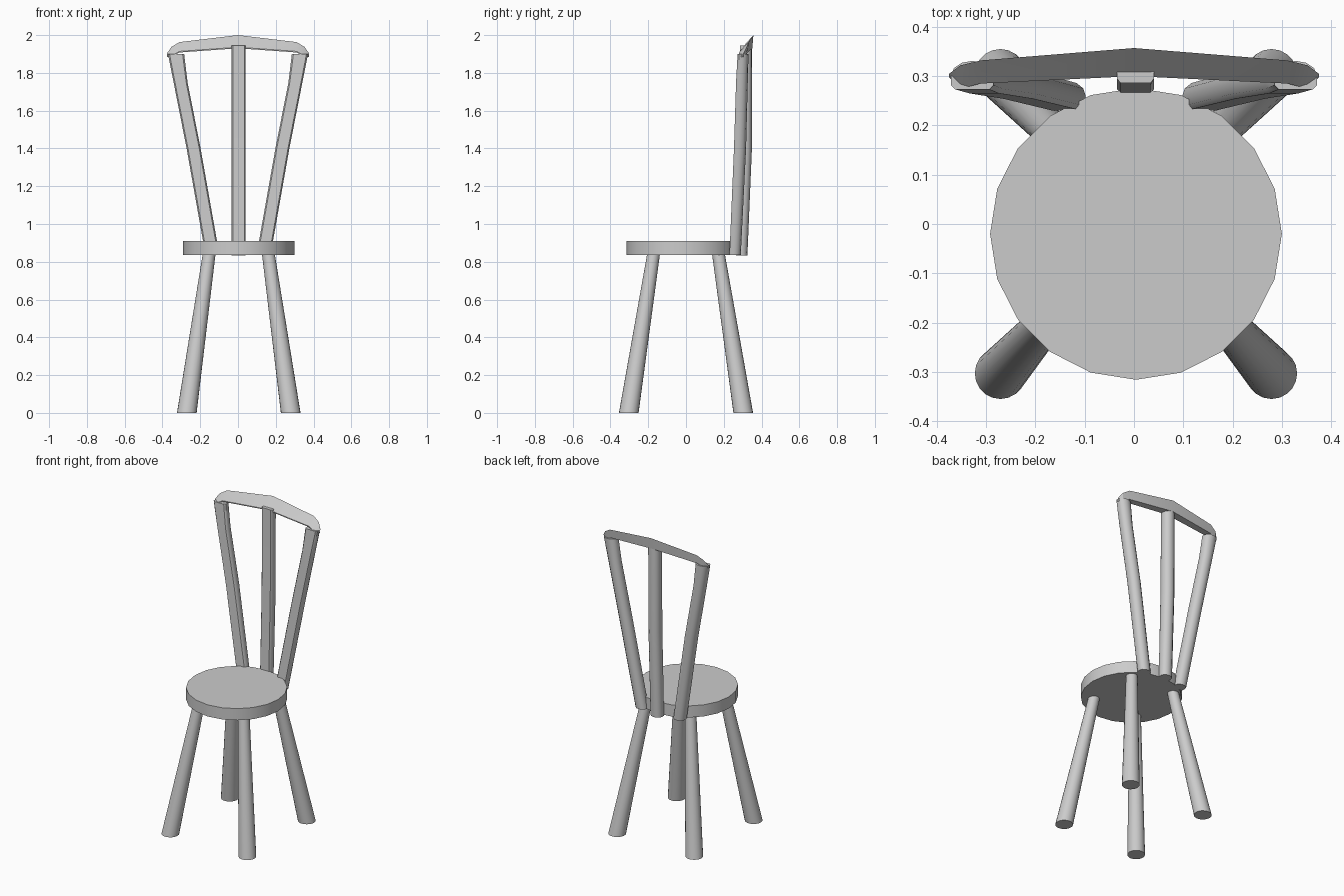
import bpy, bmesh
from math import cos, sin, pi, radians

cube = bpy.data.objects.get("Cube")
if cube:
    bpy.data.objects.remove(cube, do_unlink=True)

grey = bpy.data.materials.new("plain grey")
grey.use_nodes = True
colour = (0.6, 0.6, 0.6, 1)
grey.diffuse_color = colour
grey.node_tree.nodes["Principled BSDF"].inputs["Base Color"].default_value = colour


def loft(name, rings, angle=40):
    """Skin a list of equally long point rings and cap both ends."""
    bm = bmesh.new()
    loops = [[bm.verts.new(p) for p in ring] for ring in rings]
    n = len(loops[0])
    for a, b in zip(loops, loops[1:]):
        for i in range(n):
            j = (i + 1) % n
            bm.faces.new((a[i], a[j], b[j], b[i]))
    bm.faces.new(loops[0])
    bm.faces.new(loops[-1])
    bmesh.ops.recalc_face_normals(bm, faces=bm.faces)
    mesh = bpy.data.meshes.new(name)
    bm.to_mesh(mesh)
    bm.free()
    mesh.materials.append(grey)
    obj = bpy.data.objects.new(name, mesh)
    bpy.context.collection.objects.link(obj)
    bpy.ops.object.select_all(action='DESELECT')
    bpy.context.view_layer.objects.active = obj
    obj.select_set(True)
    bpy.ops.object.shade_smooth_by_angle(angle=radians(angle))
    return obj


def circle(x, y, z, r, n=20):
    return [(x + r * cos(2 * pi * i / n), y + r * sin(2 * pi * i / n), z)
            for i in range(n)]


def slat_ring(x, y, z, w, d):
    """Flat front and rounded back; w and d are half width and half depth."""
    front = [(-1, -0.7), (-0.8, -1), (0.8, -1), (1, -0.7)]
    back = [(cos(pi * i / 6), sin(pi * i / 6)) for i in range(7)]
    return [(x + u * w, y + v * d, z) for u, v in front + back]


# Round seat
CX = 0.004
loft("seat", [circle(CX, -0.02, z, 0.296) for z in (0.835, 0.91)])

# Four splayed, tapered legs
for side, sx in (("left", 1), ("right", -1)):
    for end, sy in (("front", -1), ("back", 1)):
        loft(f"{end}_{side}_leg", [circle(CX + sx * 0.275, sy * 0.303, 0, 0.052),
                                   circle(CX + sx * 0.157, sy * 0.172, 0.84, 0.034)])

# Middle slat of the back
loft("middle_slat", [slat_ring(0.003, y, z, 0.038, d) for y, z, d in
                     ((0.295, 0.832, 0.03), (0.315, 1.4, 0.034), (0.318, 1.945, 0.032))])

# Outward leaning slats, flaring where they meet the rail
path = [(0.135, 0.26, 0.835, 0.037, 0.03), (0.235, 0.286, 1.4, 0.037, 0.032),
        (0.304, 0.296, 1.75, 0.037, 0.031), (0.328, 0.302, 1.9, 0.043, 0.029)]
for side, sx in (("left", 1), ("right", -1)):
    loft(f"{side}_slat", [slat_ring(sx * x, y, z, w, d) for x, y, z, w, d in path])

# Crest rail: a wedge section with a sloping front, tapering to each end
half = [(0, 0.30, 0.357, 1.93, 2.0), (0.31, 0.285, 0.332, 1.908, 1.963),
        (0.352, 0.275, 0.322, 1.885, 1.938), (0.375, 0.297, 0.305, 1.885, 1.905)]
rail = [(-x, *s) for x, *s in half[:0:-1]] + half
loft("crest_rail", [[(x, f, lo), (x, f, lo + 0.006), (x, b, hi), (x, b - 0.006, lo)]
                    for x, f, b, lo, hi in rail], 20)
